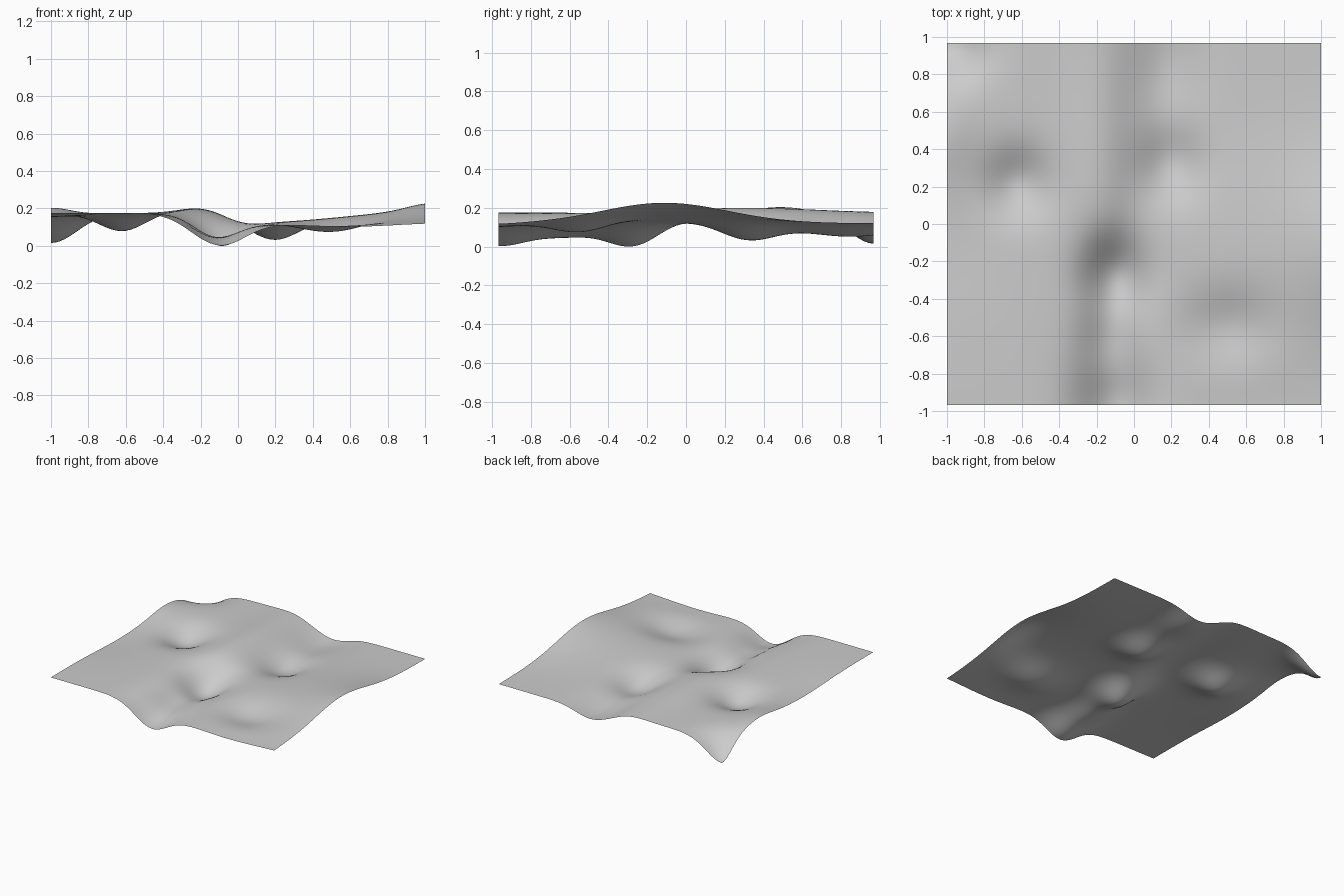
import bpy
import bmesh
from math import exp

cube = bpy.data.objects.get("Cube")
if cube:
    bpy.data.objects.remove(cube, do_unlink=True)

WIDTH, DEPTH = 2.0, 1.934
CELLS = 80

# Landforms: centre x, centre y, height, spread in x, spread in y
LANDFORMS = {
    "central_ridge": (-0.2, 0.3, 0.03, 0.13, 0.4),
    "left_pit": (-0.62, 0.22, -0.095, 0.12, 0.13),
    "central_pit": (-0.11, -0.28, -0.157, 0.12, 0.15),
    "valley_middle": (-0.14, -0.6, -0.07, 0.11, 0.13),
    "valley_mouth": (-0.12, -0.97, -0.15, 0.14, 0.2),
    "right_pit": (0.2, 0.32, -0.085, 0.12, 0.14),
    "back_trough": (0.18, 0.85, -0.07, 0.13, 0.25),
    "fallen_corner": (-1, 0.97, -0.16, 0.14, 0.13),
    "broad_slope": (0.95, -0.1, 0.06, 0.38, 0.35),
    "right_rim": (1.05, -0.12, 0.05, 0.13, 0.3),
    "front_pit": (0.5, -0.55, -0.058, 0.16, 0.14),
    "left_rim": (-1, 0.48, 0.03, 0.1, 0.15),
    "left_dip": (-1, -0.1, -0.02, 0.2, 0.25),
    "front_dip": (0.6, -1, -0.02, 0.25, 0.15),
}


def plateau(x):
    """High ground on one side easing down to lower ground on the other."""
    return 0.125 + 0.055 / (1 + exp((x + 0.08) / 0.06))


def ground_height(x, y):
    """Plateau plus every rounded hill and hollow."""
    height = plateau(x)
    for cx, cy, rise, sx, sy in LANDFORMS.values():
        distance = ((x - cx) / sx) ** 2 + ((y - cy) / sy) ** 2
        height += rise * exp(-distance / 2)
    return height


def flat_material(name, colour):
    material = bpy.data.materials.new(name)
    material.use_nodes = True
    material.diffuse_color = colour
    shader = material.node_tree.nodes["Principled BSDF"]
    shader.inputs["Base Color"].default_value = colour
    return material


# Terrain sheet: a fine grid shaped by the landforms
bm = bmesh.new()
bmesh.ops.create_grid(bm, x_segments=CELLS, y_segments=CELLS, size=1)
for vert in bm.verts:
    vert.co.x *= WIDTH / 2
    vert.co.y *= DEPTH / 2
    vert.co.z = ground_height(vert.co.x, vert.co.y)

# Rest the lowest point on the floor
lowest = min(vert.co.z for vert in bm.verts)
for vert in bm.verts:
    vert.co.z -= lowest
for face in bm.faces:
    face.smooth = True

mesh = bpy.data.meshes.new("terrain_sheet")
bm.to_mesh(mesh)
bm.free()
mesh.materials.append(flat_material("light_grey", (0.6, 0.6, 0.6, 1)))
terrain = bpy.data.objects.new("terrain_sheet", mesh)
bpy.context.collection.objects.link(terrain)
